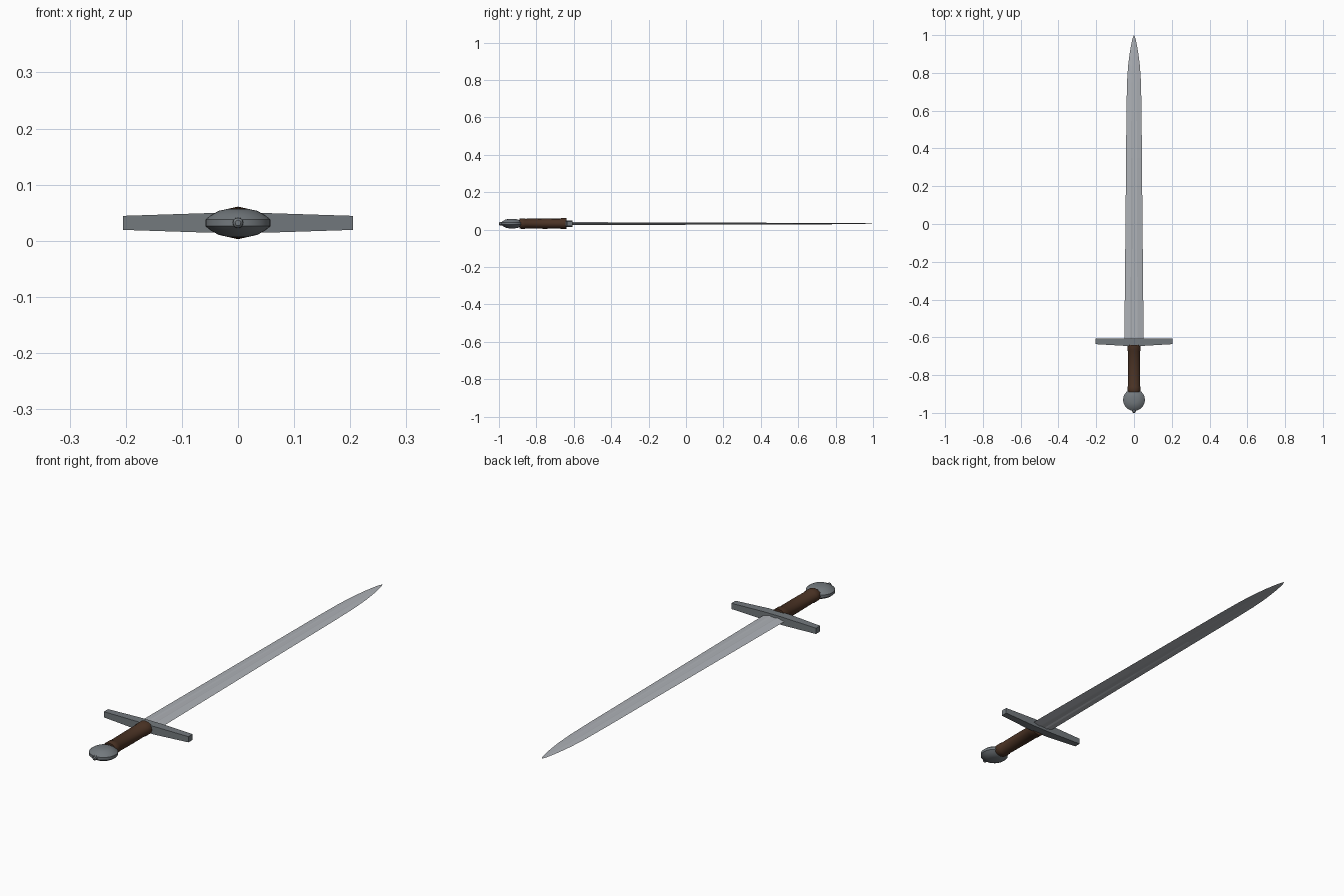
import bpy, bmesh, math

if "Cube" in bpy.data.objects:
    bpy.data.objects.remove(bpy.data.objects["Cube"])

ZC = 0.032  # height of the sword's centre plane


def material(name, rgb):
    m = bpy.data.materials.new(name)
    m.diffuse_color = (*rgb, 1)
    m.use_nodes = True
    m.node_tree.nodes["Principled BSDF"].inputs["Base Color"].default_value = m.diffuse_color
    return m


steel = material("bright_steel", (0.42, 0.44, 0.47))
iron = material("dark_iron", (0.17, 0.19, 0.205))
leather = material("brown_leather", (0.07, 0.033, 0.018))


def loft(name, rings, mat, smooth=None, tip=None):
    """Skin a list of equal-length closed rings, capping the ends (or closing to a tip)."""
    bm = bmesh.new()
    loops = [[bm.verts.new(p) for p in ring] for ring in rings]
    n = len(loops[0])
    for a, b in zip(loops, loops[1:]):
        for i in range(n):
            bm.faces.new((a[i], a[(i + 1) % n], b[(i + 1) % n], b[i]))
    bm.faces.new(loops[0])
    if tip:
        t = bm.verts.new(tip)
        for i in range(n):
            bm.faces.new((loops[-1][i], loops[-1][(i + 1) % n], t))
    else:
        bm.faces.new(loops[-1])
    bmesh.ops.recalc_face_normals(bm, faces=bm.faces)
    me = bpy.data.meshes.new(name)
    bm.to_mesh(me)
    bm.free()
    me.materials.append(mat)
    ob = bpy.data.objects.new(name, me)
    bpy.context.collection.objects.link(ob)
    if smooth:
        bpy.ops.object.select_all(action='DESELECT')
        bpy.context.view_layer.objects.active = ob
        ob.select_set(True)
        bpy.ops.object.shade_smooth_by_angle(angle=math.radians(smooth))
    return ob


# Blade: thin section with a shallow fuller that fades out toward the point
def blade_ring(y, w, t, fuller):
    half = [(-w, 0), (-0.36 * w, t), (-0.2 * w, t - fuller),
            (0.2 * w, t - fuller), (0.36 * w, t), (w, 0)]
    lower = [(x, -z) for x, z in reversed(half[1:-1])]
    return [(x, y, ZC + z) for x, z in half + lower]


stations = [(-0.625, 0.051, 0.008, 0.003), (-0.3, 0.048, 0.007, 0.0025),
            (0.0, 0.045, 0.006, 0.002), (0.35, 0.042, 0.005, 0.0015),
            (0.6, 0.040, 0.004, 0.0008), (0.75, 0.037, 0.0035, 0.0004),
            (0.84, 0.031, 0.003, 0.0), (0.91, 0.022, 0.0025, 0.0),
            (0.96, 0.013, 0.002, 0.0), (0.985, 0.007, 0.0015, 0.0)]
loft("blade", [blade_ring(*s) for s in stations], steel, tip=(0, 1.0, ZC))

# Crossguard: straight toward the blade, tapering on the other faces
guard = []
for x, back, h in [(-0.205, -0.636, 0.0125), (-0.05, -0.645, 0.0175),
                   (0.05, -0.645, 0.0175), (0.205, -0.636, 0.0125)]:
    guard.append([(x, back, ZC - h), (x, -0.607, ZC - h),
                  (x, -0.607, ZC + h), (x, back, ZC + h)])
loft("crossguard", guard, iron)


# Grip: oval leather handle with slightly raised end bands
def oval(y, rx, rz, n=12):
    return [(rx * math.sin(2 * math.pi * i / n), y,
             ZC + rz * math.cos(2 * math.pi * i / n)) for i in range(n)]


grip = [(-0.89, 0.032, 0.026), (-0.878, 0.034, 0.028), (-0.862, 0.034, 0.028),
        (-0.858, 0.032, 0.026), (-0.76, 0.033, 0.0275), (-0.672, 0.033, 0.027),
        (-0.668, 0.035, 0.029), (-0.64, 0.035, 0.029)]
loft("grip", [oval(*g) for g in grip], leather, smooth=40)

# Pommel: round lens-shaped disc with a narrow flat rim
profile = [(0.018, 0.025), (0.034, 0.0215), (0.048, 0.014), (0.058, 0.006)]
profile = profile + [(r, -z) for r, z in reversed(profile)]
pommel = [[(r * math.cos(2 * math.pi * i / 24), -0.931 + r * math.sin(2 * math.pi * i / 24), ZC + z)
           for i in range(24)] for r, z in profile]
loft("pommel", pommel, iron, smooth=25)

# Peened rivet at the very end of the tang
loft("tang_rivet", [oval(-0.98, 0.01, 0.01), oval(-0.996, 0.009, 0.009),
                    oval(-1.0, 0.005, 0.005)], iron, smooth=40)
